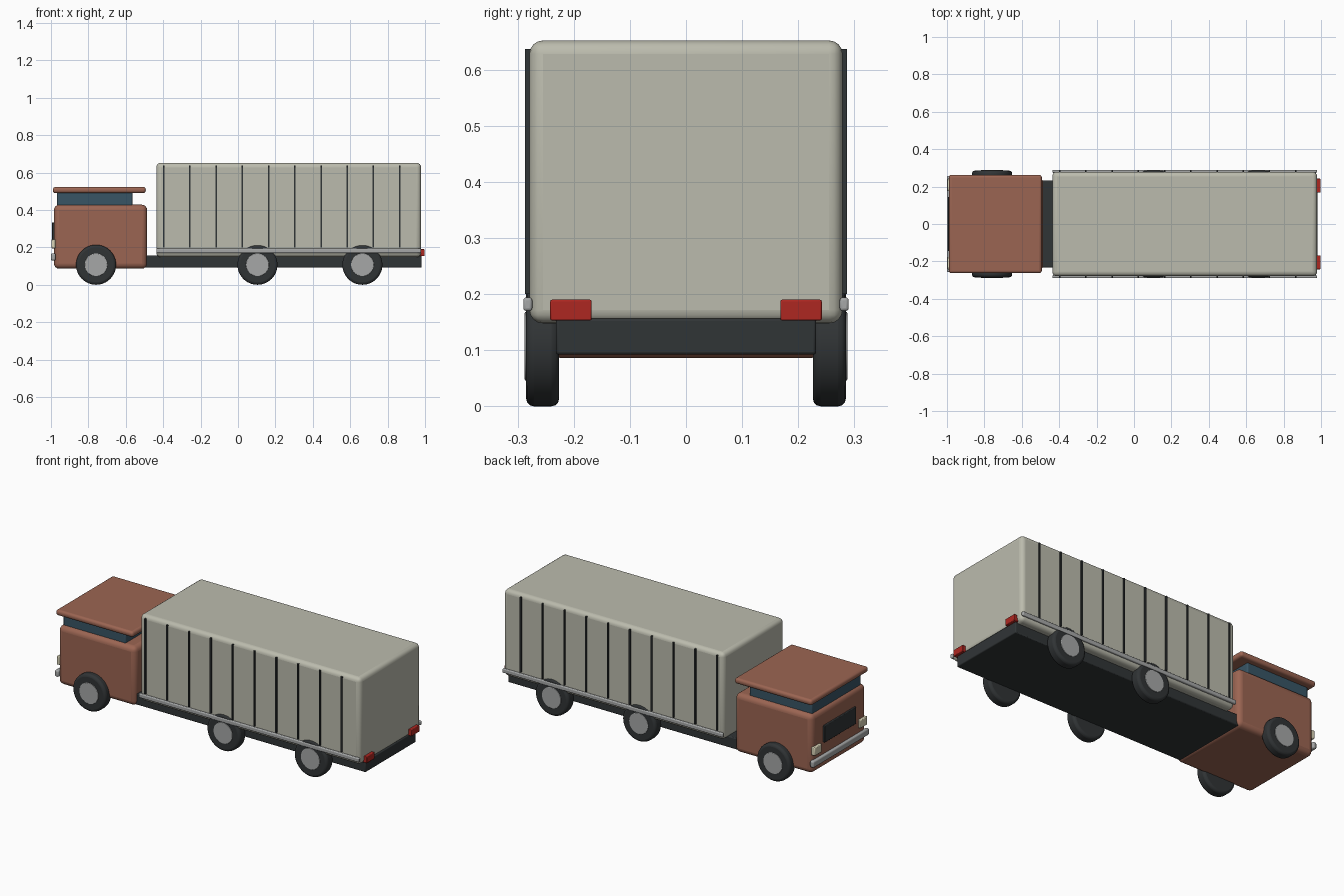
import bpy
from math import radians

if "Cube" in bpy.data.objects:
    bpy.data.objects.remove(bpy.data.objects["Cube"])


def mat(name, r, g, b):
    m = bpy.data.materials.new(name)
    m.diffuse_color = (r, g, b, 1)
    m.use_nodes = True
    m.node_tree.nodes["Principled BSDF"].inputs["Base Color"].default_value = m.diffuse_color
    return m


paint = mat("cab_paint", 0.33, 0.13, 0.085)
panel = mat("cargo_panel", 0.5, 0.5, 0.42)
dark = mat("dark_metal", 0.03, 0.035, 0.037)
rubber = mat("rubber", 0.03, 0.034, 0.036)
glass = mat("glass", 0.04, 0.09, 0.13)
steel = mat("steel", 0.38, 0.39, 0.39)
cream = mat("lamp", 0.7, 0.66, 0.48)
red = mat("tail_red", 0.42, 0.02, 0.015)


def finish(o, name, m, bevel, segments=3):
    o.name = name
    o.data.materials.append(m)
    if bevel:
        b = o.modifiers.new("round", "BEVEL")
        b.width = bevel
        b.segments = segments
        b.limit_method = "ANGLE"
        b.angle_limit = radians(40)
    bpy.ops.object.shade_smooth_by_angle(angle=radians(35))
    return o


def box(name, x, y, z, m, bevel=0.0, segments=3):
    # x, y, z are (min, max) ranges
    lo, hi = zip(x, y, z)
    bpy.ops.mesh.primitive_cube_add(size=1, location=[(a + b) / 2 for a, b in zip(lo, hi)])
    o = bpy.context.object
    o.scale = [b - a for a, b in zip(lo, hi)]
    bpy.ops.object.transform_apply(location=False, rotation=False, scale=True)
    return finish(o, name, m, bevel, segments)


def disc(name, x, y0, y1, z, r, m, bevel):
    bpy.ops.mesh.primitive_cylinder_add(vertices=48, radius=r, depth=abs(y1 - y0),
                                        location=(x, (y0 + y1) / 2, z),
                                        rotation=(radians(90), 0, 0))
    return finish(bpy.context.object, name, m, bevel)


def span(side, a, b):
    return tuple(sorted((side * a, side * b)))


# Chassis and cargo body
box("chassis", (-0.9, 0.982), (-0.232, 0.232), (0.092, 0.157), dark, 0.005, 2)
box("cargo_box", (-0.437, 0.979), (-0.279, 0.279), (0.148, 0.652), panel, 0.024, 4)

# Cab: body, window band, overhanging roof
box("cab_body", (-0.984, -0.486), (-0.25, 0.25), (0.086, 0.428), paint, 0.028, 4)
box("cab_windows", (-0.967, -0.565), (-0.225, 0.225), (0.41, 0.5), glass, 0.008)
box("cab_roof", (-0.99, -0.493), (-0.263, 0.263), (0.49, 0.523), paint, 0.014, 4)

# Cab front
box("grille", (-0.994, -0.975), (-0.145, 0.145), (0.235, 0.333), dark, 0.003, 2)
box("front_bumper", (-1.0, -0.975), (-0.257, 0.257), (0.13, 0.168), steel, 0.008)

for side, label in ((-1, "right"), (1, "left")):
    # Lamps
    box(f"headlight_{label}", (-0.998, -0.975), span(side, 0.177, 0.242),
        (0.195, 0.243), cream, 0.004, 2)
    box(f"tail_light_{label}", (0.97, 0.998), span(side, 0.168, 0.242),
        (0.153, 0.19), red, 0.003, 2)
    # Side rail and vertical ribs
    box(f"side_rail_{label}", (-0.437, 0.979), span(side, 0.274, 0.29),
        (0.17, 0.194), steel, 0.005)
    for i in range(10):
        x = -0.398 + i * 0.1403
        box(f"rib_{label}_{i + 1}", (x - 0.004, x + 0.004), span(side, 0.274, 0.287),
            (0.2, 0.637), dark)
    # Wheels
    for i, x in enumerate((-0.759, 0.104, 0.665)):
        disc(f"tyre_{label}_{i + 1}", x, side * 0.226, side * 0.285, 0.107, 0.107, rubber, 0.014)
        disc(f"hub_{label}_{i + 1}", x, side * 0.25, side * 0.2875, 0.107, 0.061, steel, 0.002)
